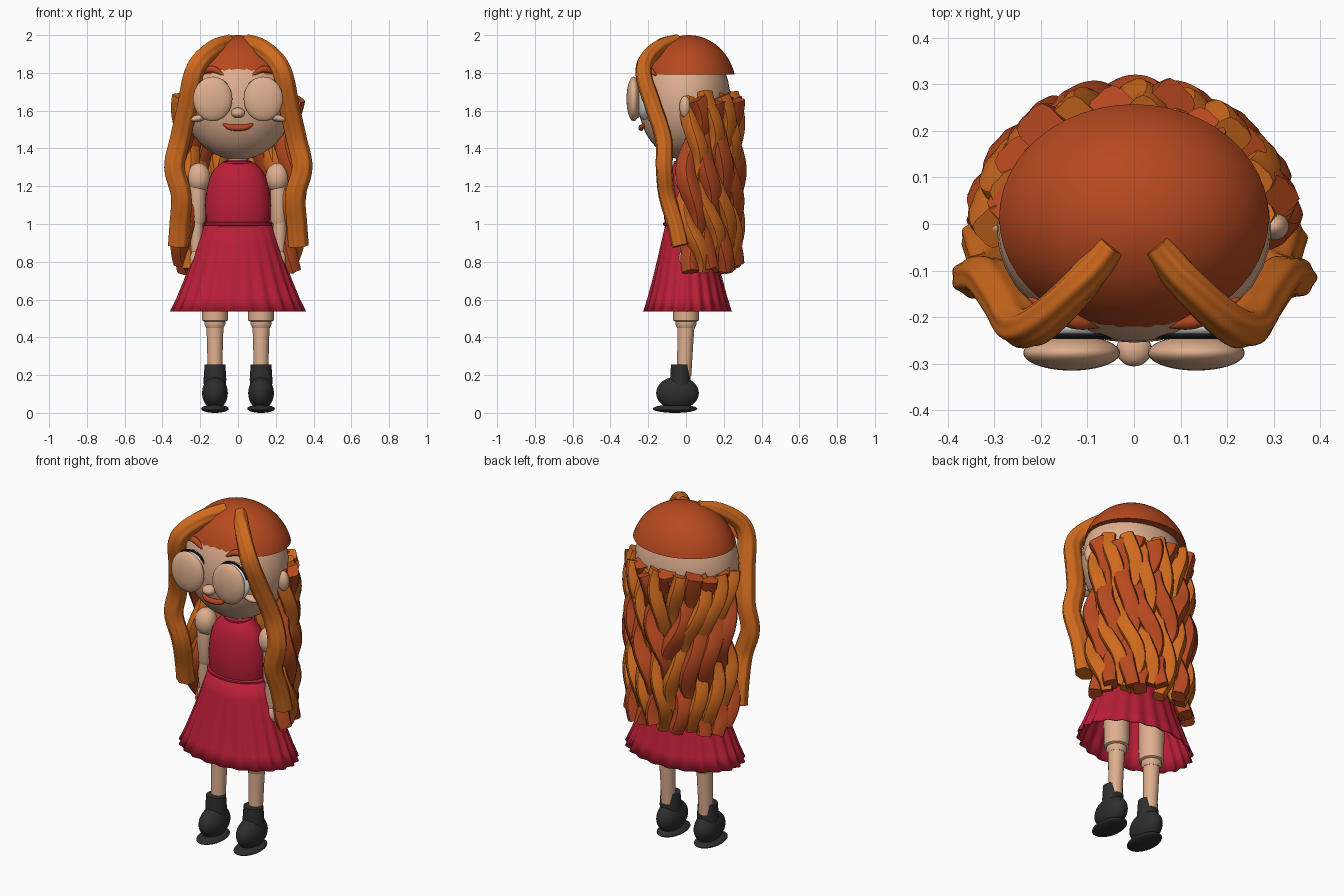
import bpy, bmesh, math, random
from math import sin, cos, pi, radians
from mathutils import Vector

random.seed(4)
if "Cube" in bpy.data.objects:
    bpy.data.objects.remove(bpy.data.objects["Cube"])
parts = []


def material(name, r, g, b):
    m = bpy.data.materials.new(name)
    m.use_nodes = True
    m.diffuse_color = (r, g, b, 1)
    bsdf = m.node_tree.nodes["Principled BSDF"]
    bsdf.inputs["Base Color"].default_value = (r, g, b, 1)
    bsdf.inputs["Roughness"].default_value = 0.7
    return m


SKIN = material("skin", 0.74, 0.43, 0.275)
AUBURN = material("auburn hair", 0.47, 0.066, 0.014)
ORANGE = material("orange hair", 0.63, 0.145, 0.013)
CRIMSON = material("crimson cloth", 0.49, 0.013, 0.038)
BOOT = material("boot black", 0.027, 0.027, 0.028)
WHITE = material("eye white", 0.8, 0.8, 0.8)
LASH = material("lash black", 0.008, 0.008, 0.008)


def finish(name, bm, mat):
    bmesh.ops.recalc_face_normals(bm, faces=bm.faces)
    mesh = bpy.data.meshes.new(name)
    bm.to_mesh(mesh)
    bm.free()
    mesh.materials.append(mat)
    ob = bpy.data.objects.new(name, mesh)
    bpy.context.collection.objects.link(ob)
    parts.append(ob)
    return ob


def skin_rings(name, mat, rings, caps=True):
    """Bridge a list of equal point rings into one surface."""
    bm = bmesh.new()
    loops = [[bm.verts.new(p) for p in ring] for ring in rings]
    n = len(loops[0])
    for a, b in zip(loops, loops[1:]):
        for i in range(n):
            j = (i + 1) % n
            bm.faces.new((a[i], a[j], b[j], b[i]))
    if caps:
        bm.faces.new(loops[0])
        bm.faces.new(loops[-1])
    return finish(name, bm, mat)


def ball(name, mat, centre, size, tilt=0):
    bm = bmesh.new()
    bmesh.ops.create_uvsphere(bm, u_segments=36, v_segments=20, radius=1)
    ob = finish(name, bm, mat)
    ob.location, ob.scale, ob.rotation_euler = centre, size, (0, tilt, 0)
    return ob


def lathe(name, mat, profile, x=0, y=0, flat=1, sides=32, pleats=0, caps=True):
    """Stack of ellipses (radius, z, pleat depth); flat is the depth ratio."""
    rings = []
    for r, z, *depth in profile:
        d = depth[0] if depth else 0
        ring = []
        for i in range(sides):
            t = 2 * pi * i / sides
            k = r + d * cos(pleats * t)
            ring.append((x + k * cos(t), y + k * flat * sin(t), z))
        rings.append(ring)
    return skin_rings(name, mat, rings, caps)


def spline(points, steps):
    """Smooth path through the control points."""
    p = [Vector(q) for q in points]
    p = [2 * p[0] - p[1]] + p + [2 * p[-1] - p[-2]]
    out = []
    for a, b, c, d in zip(p, p[1:], p[2:], p[3:]):
        for s in range(steps):
            t = s / steps
            out.append(0.5 * (2 * b + (c - a) * t + (2 * a - 5 * b + 4 * c - d) * t * t
                              + (3 * b - a - 3 * c + d) * t ** 3))
    return out + [p[-2]]


def tube(name, mat, path, radius, lobes=0, depth=0, sides=12, wide=1):
    """Sweep a ridged ellipse along a path; radius is a function of 0..1."""
    rings = []
    for i, p in enumerate(path):
        tan = (path[min(i + 1, len(path) - 1)] - path[max(i - 1, 0)]).normalized()
        u = tan.cross(Vector((0, 1, 0))).normalized()
        v = u.cross(tan)
        r = radius(i / (len(path) - 1))
        ring = []
        for k in range(sides):
            t = 2 * pi * k / sides
            ring.append(p + (u * wide * cos(t) + v * sin(t)) * r * (1 + depth * cos(lobes * t)))
        rings.append(ring)
    return skin_rings(name, mat, rings)


# Head, face and scalp cap
ball("head", SKIN, (0, -0.01, 1.66), (0.295, 0.245, 0.32))
ball("nose", SKIN, (0, -0.27, 1.588), (0.038, 0.036, 0.028))
lathe("neck", SKIN, [(0.055, 1.29), (0.05, 1.38)])
cap = [(0.3 * cos(a), 1.72 + 0.28 * sin(a)) for a in [radians(d) for d in range(15, 90, 5)]]
lathe("hair_cap", AUBURN, cap + [(0.004, 2.0)], y=0.014, flat=0.84, sides=48)
smile = spline([(-0.085, -0.212, 1.535), (-0.04, -0.235, 1.512), (0.04, -0.235, 1.512), (0.085, -0.212, 1.535)], 6)
tube("mouth", AUBURN, smile, lambda t: 0.004 + 0.01 * sin(pi * t), wide=1.2)

for side, s in (("left", 1), ("right", -1)):
    ball(side + "_eyeball", WHITE, (s * 0.134, -0.222, 1.66), (0.098, 0.035, 0.11))
    ball(side + "_eyelid", SKIN, (s * 0.134, -0.277, 1.662), (0.104, 0.038, 0.118))
    arc = [radians(20 + 9 * i) for i in range(16)]
    tube(side + "_eyelash", LASH, [Vector((s * (0.134 + 0.1 * cos(a)), -0.241, 1.66 + 0.113 * sin(a))) for a in arc],
         lambda t: 0.007, sides=6)
    brow = spline([(s * 0.075, -0.22, 1.788), (s * 0.14, -0.204, 1.82), (s * 0.225, -0.16, 1.788)], 6)
    tube(side + "_eyebrow", AUBURN, brow, lambda t: 0.004 + 0.014 * sin(pi * t))
    ball(side + "_ear", SKIN, (s * 0.3, -0.005, 1.62), (0.033, 0.03, 0.058))
    ball(side + "_cheek", SKIN, (s * 0.21, -0.175, 1.56), (0.045, 0.03, 0.018), s * 0.2)

# Dress: bodice, belt and pleated skirt
lathe("bodice", CRIMSON, [(0.075, 1.33), (0.095, 1.318), (0.13, 1.285), (0.153, 1.24), (0.168, 1.17),
                          (0.175, 1.1), (0.172, 1.04), (0.162, 0.99)], flat=0.68)
lathe("collar", CRIMSON, [(0.065, 1.31), (0.078, 1.32), (0.078, 1.33), (0.06, 1.336)], flat=0.85)
lathe("belt", CRIMSON, [(0.17, 0.99), (0.183, 0.995), (0.183, 1.005), (0.165, 1.012)], flat=0.66)
skirt = [(0.178, 1.0, 0), (0.213, 0.9, 0.001), (0.247, 0.8, 0.003), (0.283, 0.7, 0.005),
         (0.318, 0.61, 0.007), (0.351, 0.538, 0.009)]
ob = lathe("skirt", CRIMSON, skirt, y=0.008, flat=0.658, sides=176, pleats=22, caps=False)
mod = ob.modifiers.new("cloth", "SOLIDIFY")
mod.thickness = 0.006

# Arms, legs and boots
for side, s in (("left", 1), ("right", -1)):
    ax, lx = s * 0.215, s * 0.122
    ball(side + "_shoulder", SKIN, (s * 0.208, 0, 1.245), (0.062, 0.06, 0.078))
    lathe(side + "_upper_arm", SKIN, [(0.04, 1.24), (0.043, 1.17), (0.042, 1.02), (0.034, 1.0)], x=ax)
    lathe(side + "_forearm", SKIN, [(0.036, 1.02), (0.036, 0.95), (0.026, 0.84)], x=ax + s * 0.005)
    ball(side + "_hand", SKIN, (s * 0.222, -0.01, 0.81), (0.033, 0.03, 0.055))
    lathe(side + "_thigh", SKIN, [(0.07, 0.8), (0.068, 0.49), (0.06, 0.485)], x=lx)
    lathe(side + "_knee", SKIN, [(0.052, 0.5), (0.056, 0.47), (0.046, 0.45)], x=lx)
    shin = spline([(lx, 0.0, 0.48), (lx, -0.004, 0.36), (lx, -0.01, 0.2)], 5)
    tube(side + "_shin", SKIN, shin, lambda t: 0.046 - 0.008 * t, sides=24)
    lathe(side + "_boot_shaft", BOOT, [(0.058, 0.1), (0.06, 0.18), (0.055, 0.255), (0.04, 0.257)],
          x=lx, y=-0.03, flat=0.9)
    ball(side + "_boot_foot", BOOT, (lx, -0.045, 0.105), (0.068, 0.113, 0.087))
    ball(side + "_boot_sole", BOOT, (lx, -0.058, 0.022), (0.073, 0.118, 0.022))

    # Long lock falling past the face on each side
    lock = [(0.045, -0.045, 1.962), (0.12, -0.135, 1.935), (0.2, -0.21, 1.865), (0.24, -0.222, 1.78),
            (0.268, -0.175, 1.63), (0.308, -0.118, 1.45), (0.338, -0.115, 1.3), (0.302, -0.1, 1.15),
            (0.31, -0.056, 1.0), (0.318, -0.03, 0.885)]
    tube(side + "_front_lock", ORANGE, spline([(s * x, y, z) for x, y, z in lock], 6),
         lambda t: 0.034 + 0.01 * min(1, 2.5 * t), lobes=7, depth=0.05, sides=42, wide=1.22)

# Back hair: two-tone twisted ropes around the back, mirrored in their twist
ropes, turns, steps = 9, 1.75, 44
for n in range(ropes):
    a = radians(7 + 166 * n / (ropes - 1))
    out = Vector((cos(a), sin(a), 0))
    along = Vector((-sin(a), cos(a), 0)) * (1 if n < ropes / 2 else -1)
    base = Vector((0.28 * cos(a), 0.01 + 0.228 * sin(a), 0))
    for k, (mat, thick) in enumerate(((AUBURN, 0.051), (ORANGE, 0.044))):
        top, low = 1.68 + random.uniform(-0.03, 0.02), 0.77 + random.uniform(-0.03, 0.03)
        path = []
        for i in range(steps + 1):
            t = i / steps
            w = 0.4 + 0.9 * (n % 3) + k * pi + 2 * pi * turns * t
            sway = 0.018 * sin(2 * pi * t * 1.3 + 0.6 * n)
            path.append(base + out * (0.027 * cos(w)) + along * (0.035 * sin(w) + sway)
                        + Vector((0, 0, top + (low - top) * t)))
        tube("back_lock_%d_%s" % (n + 1, "ab"[k]), mat, path,
             lambda t: thick - 0.01 * max(0, t - 0.85) / 0.15, lobes=4, depth=0.1, sides=16)

# Smooth shading with sharp edges kept
bpy.ops.object.select_all(action="DESELECT")
for ob in parts:
    ob.select_set(True)
bpy.context.view_layer.objects.active = parts[0]
bpy.ops.object.shade_smooth_by_angle(angle=radians(35))
